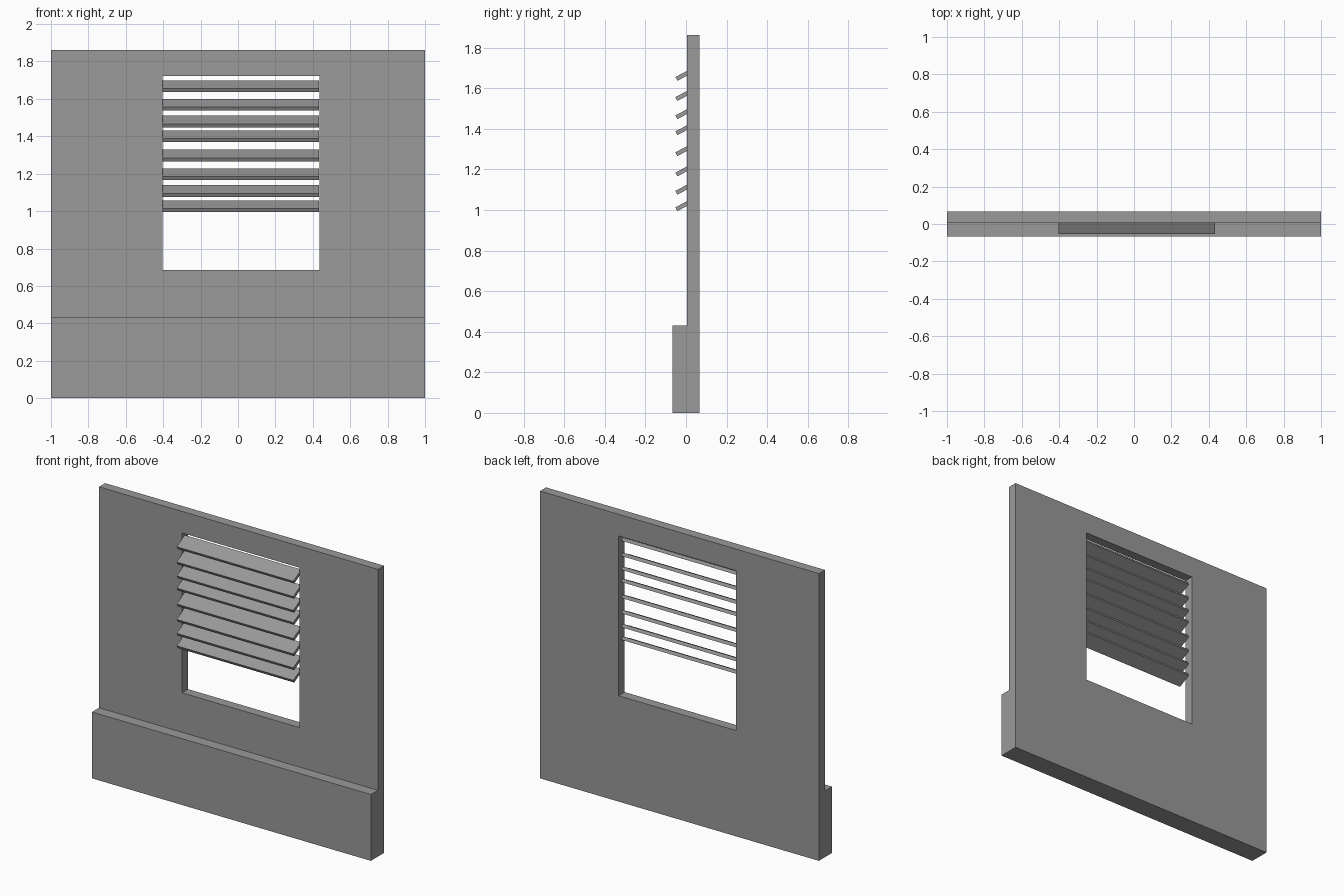
import bpy
from math import radians
from mathutils import Euler, Vector

cube = bpy.data.objects.get("Cube")
if cube:
    bpy.data.objects.remove(cube, do_unlink=True)

GREY = (0.32, 0.32, 0.32, 1)
grey = bpy.data.materials.new("plain grey")
grey.use_nodes = True
grey.diffuse_color = GREY
grey.node_tree.nodes["Principled BSDF"].inputs["Base Color"].default_value = GREY


def box(name, low, high, tilt=0):
    """Box between two corners, tilted about the x axis through its centre."""
    low, high = Vector(low), Vector(high)
    bpy.ops.mesh.primitive_cube_add(size=1, location=(low + high) / 2)
    obj = bpy.context.object
    obj.name = obj.data.name = name
    size, turn = high - low, Euler((tilt, 0, 0)).to_matrix()
    for v in obj.data.vertices:
        v.co = turn @ (v.co * size)
    obj.data.materials.append(grey)
    return obj


# Wall with the window opening cut through it
FRONT, BACK = 0.005, 0.067
LEFT, RIGHT = -0.405, 0.436
wall = box("wall", (-1, FRONT, 0), (1, BACK, 1.862))
cutter = box("window_cutter", (LEFT, -0.2, 0.686), (RIGHT, 0.2, 1.722))
cutter.hide_render = True
cut = wall.modifiers.new("window opening", 'BOOLEAN')
cut.operation, cut.solver, cut.object = 'DIFFERENCE', 'EXACT', cutter
bpy.context.view_layer.objects.active = wall
bpy.ops.object.modifier_apply(modifier=cut.name)
bpy.data.objects.remove(cutter, do_unlink=True)

# Thick plinth along the foot of the wall
box("plinth", (-1, -0.067, 0), (1, FRONT, 0.43))

# Louvre slats, sloping down towards the front
DEPTH, THICK, MID_Y = 0.094, 0.021, -0.006
for i, z in enumerate((1.668, 1.569, 1.479, 1.4, 1.297, 1.197, 1.107, 1.026)):
    box(f"slat_{i + 1}", (LEFT + 0.002, MID_Y - DEPTH / 2, z - THICK / 2),
        (RIGHT - 0.003, MID_Y + DEPTH / 2, z + THICK / 2), radians(28))
